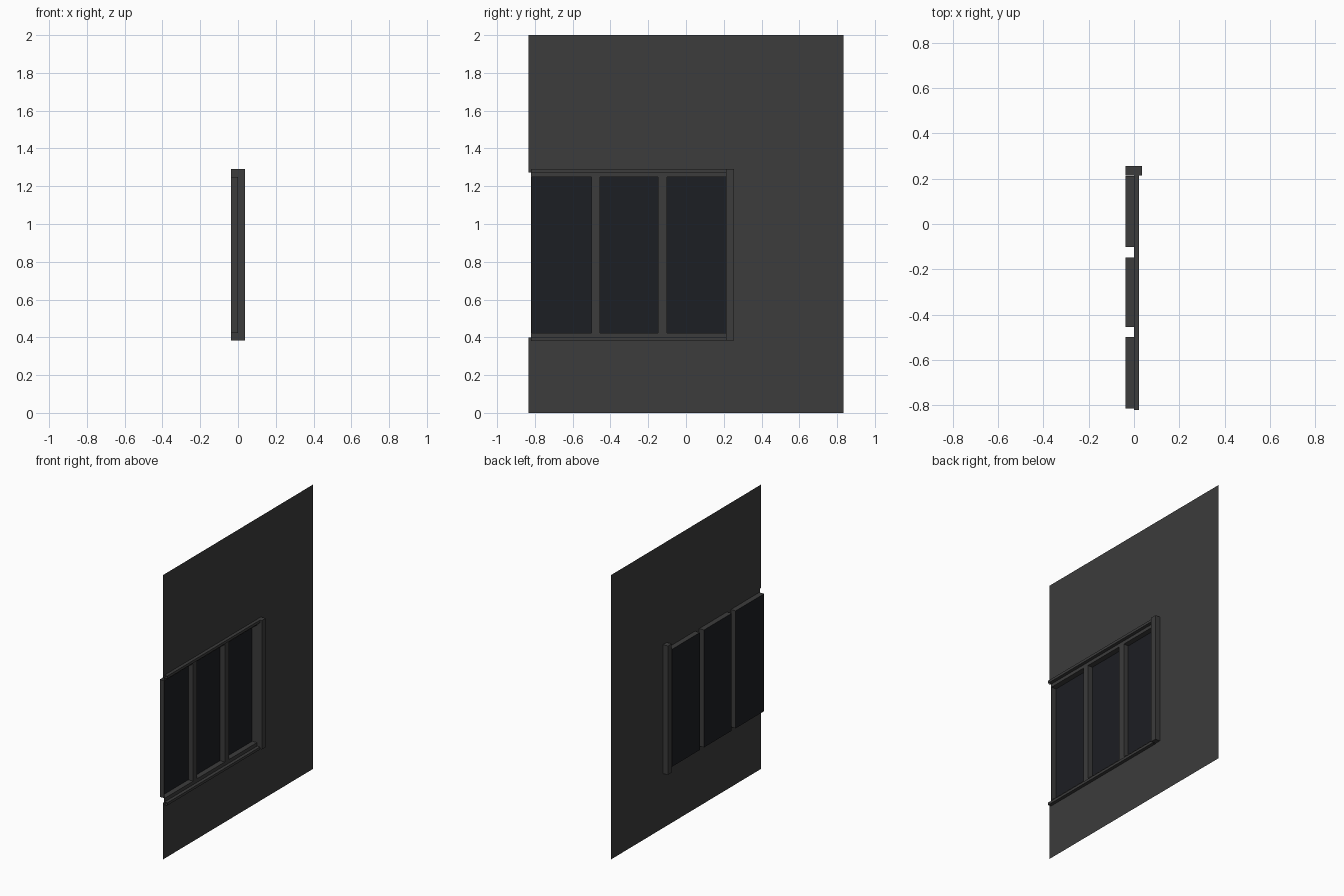
import bpy, bmesh

if "Cube" in bpy.data.objects:
    bpy.data.objects.remove(bpy.data.objects["Cube"])

def material(name, col):
    m = bpy.data.materials.new(name)
    m.diffuse_color = (*col, 1)
    m.use_nodes = True
    m.node_tree.nodes["Principled BSDF"].inputs["Base Color"].default_value = m.diffuse_color
    return m

GREY = material("dark_grey", (0.045, 0.045, 0.045))
GLASS = material("dark_glass", (0.012, 0.013, 0.017))

def make(name, quads, mat):
    bm = bmesh.new()
    for q in quads:
        bm.faces.new([bm.verts.new(p) for p in q])
    bmesh.ops.remove_doubles(bm, verts=bm.verts, dist=1e-5)
    me = bpy.data.meshes.new(name)
    bm.to_mesh(me)
    bm.free()
    me.materials.append(mat)
    ob = bpy.data.objects.new(name, me)
    bpy.context.collection.objects.link(ob)
    return ob

def panel(x, y0, y1, z0, z1):
    return [(x, y0, z0), (x, y1, z0), (x, y1, z1), (x, y0, z1)]

def box(name, x0, x1, y0, y1, z0, z1, mat):
    bpy.ops.mesh.primitive_cube_add(size=1, location=((x0+x1)/2, (y0+y1)/2, (z0+z1)/2))
    ob = bpy.context.object
    ob.name = name
    ob.scale = (x1-x0, y1-y0, z1-z0)
    ob.data.materials.append(mat)

W = 0.834               # half width of wall
H0, H1 = 0.398, 1.272   # wall opening
P0, P1 = 0.423, 1.249   # pane opening
L, R = -0.82, 0.213     # window ends
BACK, FRONT = -0.037, 0.036
MID = (H0 + H1) / 2

# thin wall sheet with the opening running out of one edge
make("wall", [panel(0, -W, 0.235, 0, H0), panel(0, 0.235, W, 0, H0),
              panel(0, 0.235, W, H0, H1),
              panel(0, -W, 0.235, H1, 2), panel(0, 0.235, W, H1, 2)], GREY)

# recessed panes: grey reveals with glass at the back
panes = [(-0.815, -0.499), (-0.455, -0.147), (-0.101, 0.211)]
for i, (a, b) in enumerate(panes):
    f, g = panel(0, a, b, P0, P1), panel(BACK, a, b, P0, P1)
    make(f"pane_reveal_{i}", [[f[k], f[(k+1) % 4], g[(k+1) % 4], g[k]] for k in range(4)], GREY)
    make(f"glass_{i}", [g], GLASS)

# flat frame strips and mullions between the panes
strips = [panel(0, L, R, H0, P0), panel(0, L, R, P1, H1), panel(0, L, panes[0][0], P0, P1)]
strips += [panel(0, panes[i][1], panes[i+1][0], P0, P1) for i in range(2)]
make("window_frame", strips, GREY)

# open-ended projecting rails, mirrored top and bottom
profile = [(0, 1.272), (0.023, 1.272), (0.023, 1.290), (0, 1.290)]
for name, s in (("top_rail", 1), ("bottom_rail", -1)):
    pts = [(x, MID + s * (z - MID)) for x, z in profile]
    make(name, [[(p[0], L, p[1]), (q[0], L, q[1]), (q[0], R, q[1]), (p[0], R, p[1])]
                for p, q in zip(pts, pts[1:])], GREY)

# side jamb passing through the wall
box("side_jamb", BACK, FRONT, R, 0.255, 0.383, 1.290, GREY)
